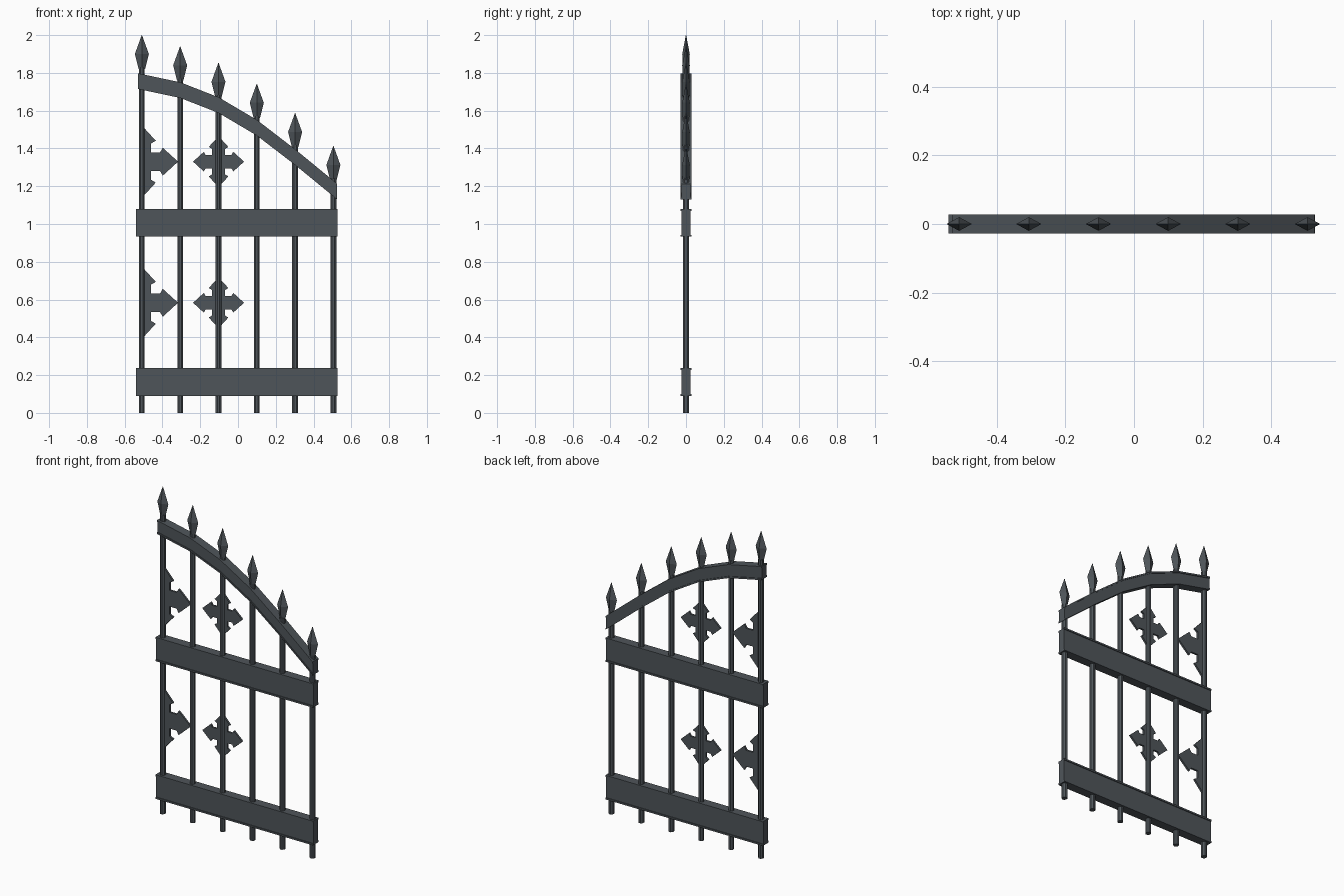
import bpy
import bmesh
import math

old = bpy.data.objects.get("Cube")
if old:
    bpy.data.objects.remove(old, do_unlink=True)

# One painted-iron colour
iron = bpy.data.materials.new("slate_iron")
iron.use_nodes = True
colour = (0.078, 0.091, 0.102, 1)
iron.diffuse_color = colour
iron.node_tree.nodes["Principled BSDF"].inputs["Base Color"].default_value = colour


def finish(name, bm):
    bmesh.ops.recalc_face_normals(bm, faces=bm.faces)
    mesh = bpy.data.meshes.new(name)
    bm.to_mesh(mesh)
    bm.free()
    mesh.materials.append(iron)
    obj = bpy.data.objects.new(name, mesh)
    bpy.context.collection.objects.link(obj)
    return obj


def loft(name, rings):
    """Skin a list of equal-length rings and cap both ends."""
    bm = bmesh.new()
    rows = [[bm.verts.new(p) for p in ring] for ring in rings]
    n = len(rows[0])
    for a, b in zip(rows, rows[1:]):
        for i in range(n):
            j = (i + 1) % n
            bm.faces.new((a[i], a[j], b[j], b[i]))
    bm.faces.new(rows[0])
    bm.faces.new(rows[-1])
    return finish(name, bm)


def beam(name, path, height):
    """Beam with thin lips along its top and bottom; path is its underside."""
    lip, web, t = 0.028, 0.023, 0.010
    side = [(lip, 0), (lip, t), (web, t), (web, height - t),
            (lip, height - t), (lip, height)]
    profile = side + [(-y, z) for y, z in reversed(side)]
    return loft(name, [[(x, y, z + dz) for y, dz in profile] for x, z in path])


def ring(x, z, rx, ry, sides, turn=0):
    angles = [2 * math.pi * i / sides + turn for i in range(sides)]
    return [(x + rx * math.cos(a), ry * math.sin(a), z) for a in angles]


# Straight rails and the stepped arch
beam("lower_rail", [(-0.54, 0.09), (0.527, 0.09)], 0.148)
beam("middle_rail", [(-0.54, 0.933), (0.527, 0.933)], 0.146)
beam("arched_rail", [(-0.53, 1.715), (-0.305, 1.667), (-0.103, 1.588),
                     (0.1, 1.468), (0.303, 1.312), (0.525, 1.13)], 0.083)

# Upright bars, each with a spear head
tips = [2.0, 1.94, 1.853, 1.742, 1.587, 1.413]
for i, tip in enumerate(tips):
    x = -0.509 + 0.2028 * i
    loft("bar_%d" % (i + 1),
         [ring(x, z, 0.0165, 0.0175, 8, math.pi / 8) for z in (0, tip - 0.17)])
    loft("spear_head_%d" % (i + 1),
         [ring(x, tip - drop, rx, ry, 4) for drop, rx, ry in
          ((0.18, 0.017, 0.017), (0.10, 0.037, 0.02), (0, 0.0008, 0.0008))])


def cross(name, x, z, scale, half=False):
    """Flat cross with arrow-shaped arms; half keeps only the +x side."""
    arm = [(0.035, -0.035), (0.068, -0.035), (0.078, -0.052),
           (0.135, 0), (0.078, 0.052), (0.068, 0.035)]
    bm = bmesh.new()
    verts = []
    for k in range(4):
        c, s = round(math.cos(k * math.pi / 2)), round(math.sin(k * math.pi / 2))
        for u, v in arm:
            verts.append(bm.verts.new((x + scale * (u * c - v * s), -0.006,
                                       z + scale * (u * s + v * c))))
    face = bm.faces.new(verts)
    grown = bmesh.ops.extrude_face_region(bm, geom=[face])["geom"]
    bmesh.ops.translate(bm, vec=(0, 0.012, 0),
                        verts=[g for g in grown if isinstance(g, bmesh.types.BMVert)])
    if half:
        bmesh.ops.bisect_plane(bm, geom=bm.verts[:] + bm.edges[:] + bm.faces[:],
                               plane_co=(x, 0, 0), plane_no=(1, 0, 0),
                               clear_inner=True)
        bmesh.ops.holes_fill(bm, edges=[e for e in bm.edges if e.is_boundary])
    return finish(name, bm)


# Ornaments in the upper and lower panels
for level, z in (("upper", 1.33), ("lower", 0.583)):
    cross(level + "_cross", -0.103, z, 1.0)
    cross(level + "_half_cross", -0.509, z, 1.42, half=True)
